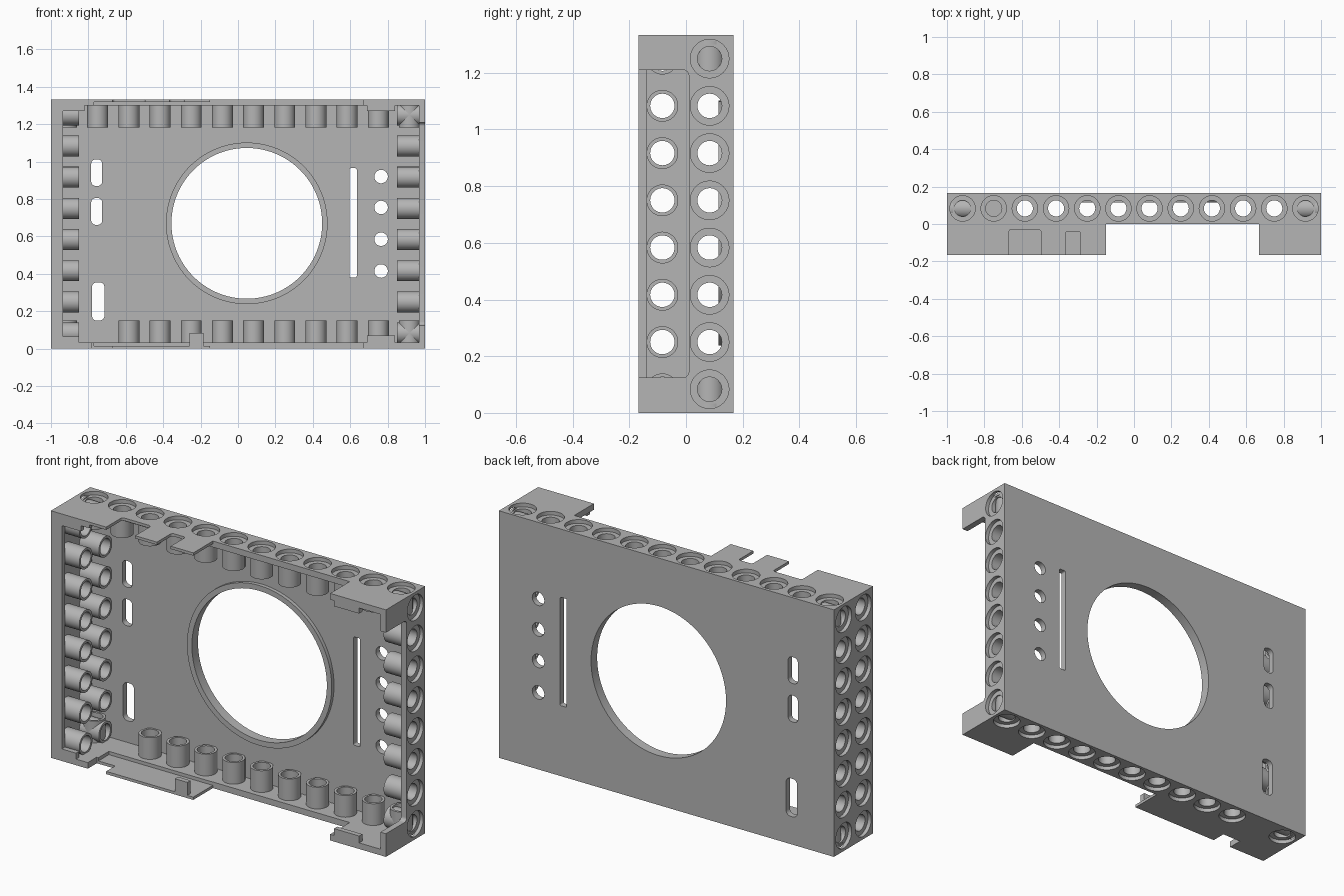
import bpy
import bmesh
from math import cos, sin, tau
from mathutils import Vector

cube = bpy.data.objects.get("Cube")
if cube:
    bpy.data.objects.remove(cube)

GREY = (0.46, 0.46, 0.46, 1)
mat = bpy.data.materials.new("mid grey")
mat.use_nodes = True
mat.diffuse_color = GREY
mat.node_tree.nodes["Principled BSDF"].inputs["Base Color"].default_value = GREY

W, H, D = 1.0, 1.333, 0.167     # half width, height, half depth
PITCH = 1 / 6
WALL = 0.033
FLOOR = 0.135                   # inner face of the back plate
SEGMENTS = 40


def make_object(name, bm):
    bmesh.ops.recalc_face_normals(bm, faces=bm.faces)
    mesh = bpy.data.meshes.new(name)
    bm.to_mesh(mesh)
    bm.free()
    mesh.materials.append(mat)
    obj = bpy.data.objects.new(name, mesh)
    bpy.context.collection.objects.link(obj)
    return obj


def add_box(bm, x, y, z, axis=None, radius=0):
    """Box from three ranges; edges along the axis may be rounded."""
    spans = (x, y, z)
    verts = bmesh.ops.create_cube(bm, size=1)["verts"]
    for v in verts:
        v.co = [(a + b) / 2 + c * (b - a) for (a, b), c in zip(spans, v.co)]
    if radius:
        edges = {e for v in verts for e in v.link_edges}
        edges = [e for e in edges
                 if abs((e.verts[0].co - e.verts[1].co).normalized()[axis]) > 0.9]
        bmesh.ops.bevel(bm, geom=edges, offset=radius, segments=6,
                        profile=0.5, affect='EDGES')


def add_lathe(bm, profile, origin, direction, segments=SEGMENTS):
    """Closed (radius, depth) profile turned around a direction."""
    d = Vector(direction)
    u = d.orthogonal().normalized()
    w = d.cross(u)
    rings = [[bm.verts.new(Vector(origin) + d * t
                           + (u * cos(tau * i / segments) + w * sin(tau * i / segments)) * r)
              for r, t in profile] for i in range(segments)]
    n = len(profile)
    for i in range(segments):
        a, b = rings[i], rings[(i + 1) % segments]
        for j in range(n):
            k = (j + 1) % n
            bm.faces.new((a[j], b[j], b[k], a[k]))


def add_disc_cutter(bm, radius, origin, direction, start, end, segments=SEGMENTS):
    d = Vector(direction)
    rot = d.to_track_quat('Z', 'Y').to_matrix().to_4x4()
    rot.translation = Vector(origin) + d * (start + end) / 2
    bmesh.ops.create_cone(bm, cap_ends=True, segments=segments, radius1=radius,
                          radius2=radius, depth=end - start, matrix=rot)


def cut(target, bm):
    cutter = make_object("cutter", bm)
    cutter.hide_render = True
    mod = target.modifiers.new("cut", 'BOOLEAN')
    mod.operation, mod.solver, mod.object = 'DIFFERENCE', 'EXACT', cutter
    deps = bpy.context.evaluated_depsgraph_get()
    result = bpy.data.meshes.new_from_object(target.evaluated_get(deps))
    target.modifiers.clear()
    target.data = result
    bpy.data.objects.remove(cutter)


def smooth(obj):
    bpy.ops.object.select_all(action='DESELECT')
    obj.select_set(True)
    bpy.context.view_layer.objects.active = obj
    bpy.ops.object.shade_smooth_by_angle(angle=0.6)


# Peg sockets of each wall: inward direction and mouth positions
xs = [-W + PITCH * (i + 0.5) for i in range(12)]
zs = [PITCH * (i + 0.5) for i in range(8)]
BACK, FRONT = PITCH / 2, -PITCH / 2
sockets = {
    "top_sockets": ((0, 0, -1), [(x, BACK, H) for x in xs]),
    "bottom_sockets": ((0, 0, 1), [(x, BACK, 0) for i, x in enumerate(xs) if i != 1]),
    "left_sockets": ((-1, 0, 0), [(W, BACK, z) for z in zs]),
    "right_sockets": ((1, 0, 0), [(-W, y, z) for z in zs for y in (FRONT, BACK)]),
}

# Tray shell
bm = bmesh.new()
add_box(bm, (-W, W), (-D, D), (0, H))
shell = make_object("tray_shell", bm)

bm = bmesh.new()
add_box(bm, (-W + WALL, W - WALL), (-0.3, FLOOR), (WALL, H - WALL))
cut(shell, bm)

# Cutaways in the front half of the left, top and bottom walls
bm = bmesh.new()
add_box(bm, (0.9, 1.1), (-0.3, 0.01), (0.125, 1.21), 0, 0.02)
cut(shell, bm)
bm = bmesh.new()
for z in ((-0.1, 0.1), (H - 0.1, H + 0.1)):
    add_box(bm, (-0.15, 0.667), (-0.3, 0), z)
cut(shell, bm)
bm = bmesh.new()
for x, y in (((-0.67, -0.497), -0.03), ((-0.367, -0.285), -0.04)):
    add_box(bm, x, (-0.3, y), (H - 0.1, H + 0.1), 2, 0.015)
add_box(bm, (-0.78, -0.67), (-0.3, -0.09), (-0.1, 0.1))
cut(shell, bm)

# Thin tabs along the front edges
bm = bmesh.new()
add_box(bm, (-0.77, -0.1), (-0.3, -0.001), (H - 0.1, H - 0.015))
add_box(bm, (-0.77, -0.1), (-0.3, -0.001), (0.015, 0.1))
cut(shell, bm)

# Socket mouths, one wall at a time
for direction, mouths in sockets.values():
    bm = bmesh.new()
    for p in mouths:
        add_disc_cutter(bm, 0.068, p, direction, -0.02, WALL + 0.0005)
    cut(shell, bm)

# Openings through the back plate
bm = bmesh.new()
RING = (0.047, FLOOR, 0.67)
add_disc_cutter(bm, 0.403, RING, (0, 1, 0), -0.01, 0.1, 96)
for z in (0.415, 0.585, 0.755, 0.92):
    add_disc_cutter(bm, 0.036, (0.765, FLOOR, z), (0, 1, 0), -0.01, 0.1)
for x, z, r in (((-0.785, -0.726), (0.87, 1.012), 0.024),
                ((-0.785, -0.726), (0.662, 0.805), 0.024),
                ((-0.781, -0.714), (0.15, 0.355), 0.027),
                ((0.595, 0.635), (0.38, 0.965), 0.008)):
    add_box(bm, x, (0.1, 0.3), z, 1, r)
cut(shell, bm)
smooth(shell)

# Raised collar round the large opening
bm = bmesh.new()
add_lathe(bm, [(0.403, -0.02), (0.432, -0.02), (0.432, 0), (0.403, 0)],
          RING, (0, 1, 0), 96)
smooth(make_object("opening_collar", bm))

# Hollow socket tubes with a recessed flange
tube = [(0.043, 0.02), (0.068, 0.02), (0.068, WALL), (0.056, WALL),
        (0.056, 0.15), (0.043, 0.15)]
for name, (direction, mouths) in sockets.items():
    bm = bmesh.new()
    for p in mouths:
        add_lathe(bm, tube, p, direction)
    smooth(make_object(name, bm))

# Front rim lips, corner hooks and the small catch
RIM = (-D, -0.14)
lips = {
    "right_rim": ((-W + WALL, -0.935), (WALL, H - WALL)),
    "top_right_lip": ((-0.935, -0.82), (1.27, H - WALL)),
    "bottom_right_lip": ((-0.935, -0.85), (WALL, 0.065)),
    "top_left_hook": ((0.69, 0.84), (1.27, H - WALL)),
    "bottom_left_hook": ((0.69, 0.84), (WALL, 0.07)),
    "bottom_catch": ((-0.26, -0.185), (0.015, 0.085)),
}
for name, (x, z) in lips.items():
    bm = bmesh.new()
    add_box(bm, x, RIM, z)
    make_object(name, bm)
